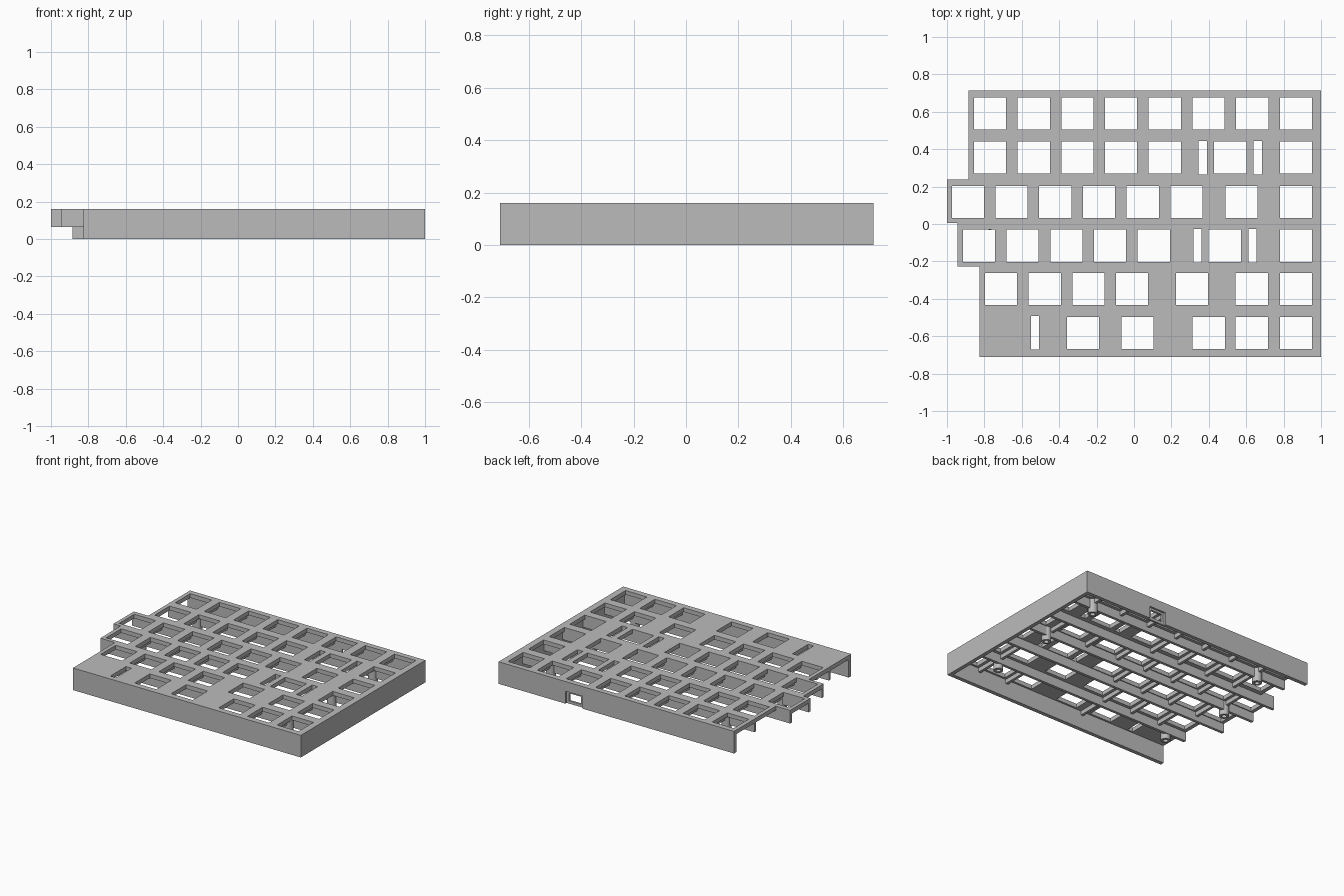
import bpy
import bmesh
from mathutils import Matrix, Vector

if "Cube" in bpy.data.objects:
    bpy.data.objects.remove(bpy.data.objects["Cube"])

grey = bpy.data.materials.new("light_grey_plastic")
grey.use_nodes = True
COLOUR = (0.5, 0.5, 0.5, 1)
grey.diffuse_color = COLOUR
grey.node_tree.nodes["Principled BSDF"].inputs["Base Color"].default_value = COLOUR

TOP, PLATE_Z, RIB_Z, CROSS_Z = 0.16, 0.13, 0.065, 0.1
BACK, FRONT, RIGHT = 0.715, -0.71, 1.0
WALL, KEY, PITCH = 0.028, 0.172, 0.2337


def finish(bm, name):
    bmesh.ops.recalc_face_normals(bm, faces=bm.faces)
    mesh = bpy.data.meshes.new(name)
    bm.to_mesh(mesh)
    bm.free()
    mesh.materials.append(grey)
    obj = bpy.data.objects.new(name, mesh)
    bpy.context.collection.objects.link(obj)
    return obj


def add_box(bm, x0, x1, y0, y1, z0, z1):
    size = Matrix.Diagonal((x1 - x0, y1 - y0, z1 - z0, 1))
    centre = Vector((x0 + x1, y0 + y1, z0 + z1)) / 2
    bmesh.ops.create_cube(bm, size=1, matrix=Matrix.Translation(centre) @ size)


def boxes(name, items):
    bm = bmesh.new()
    for item in items:
        add_box(bm, *item)
    return finish(bm, name)


def cut(obj, cutter):
    cutter.hide_render = True
    mod = obj.modifiers.new("cut", "BOOLEAN")
    mod.object = cutter
    mod.solver = "EXACT"
    bpy.context.view_layer.objects.active = obj
    bpy.ops.object.modifier_apply(modifier=mod.name)
    bpy.data.objects.remove(cutter)


def run(start, count):
    return [start + i * PITCH for i in range(count)]


# Key rows from back to front: centre y, key centres, narrow slot centres
LAST = 0.866
rows = [
    (0.59, run(-0.77, 8), []),
    (0.355, run(-0.77, 5) + [0.515, LAST], [0.368, 0.662]),
    (0.118, run(-0.888, 6) + [0.575, LAST], []),
    (-0.116, run(-0.829, 5) + [0.485, LAST], [0.34, 0.634]),
    (-0.347, run(-0.711, 4) + [0.31, 0.63, LAST], []),
    (-0.582, [-0.273, 0.018, 0.4, 0.63, LAST], [-0.53]),
]

# Switch plate with a stepped left edge
outline = [(-0.885, BACK), (-0.885, 0.237), (-1, 0.237), (-1, 0.005),
           (-0.943, 0.005), (-0.943, -0.228), (-0.825, -0.228),
           (-0.825, FRONT), (RIGHT, FRONT), (RIGHT, BACK)]
bm = bmesh.new()
face = bm.faces.new([bm.verts.new((x, y, PLATE_Z)) for x, y in outline])
new = bmesh.ops.extrude_face_region(bm, geom=[face])["geom"]
bmesh.ops.translate(bm, vec=(0, 0, TOP - PLATE_Z),
                    verts=[v for v in new if isinstance(v, bmesh.types.BMVert)])
plate = finish(bm, "switch_plate")

holes = []
for y, keys, slots in rows:
    for centres, half_x, half_y in ((keys, KEY / 2, KEY / 2), (slots, 0.022, 0.09)):
        holes += [(x - half_x, x + half_x, y - half_y, y + half_y, 0.1, 0.2)
                  for x in centres]
cut(plate, boxes("hole_cutter", holes))

# Outer walls on three sides
boxes("front_wall", [(-0.825, RIGHT, FRONT, FRONT + WALL, 0, TOP - 0.001)])
boxes("right_wall", [(RIGHT - WALL, RIGHT, FRONT, BACK, 0, TOP - 0.001)])
back_wall = boxes("back_wall", [(-0.885, RIGHT, BACK - WALL, BACK, 0, TOP - 0.001)])

# Cable port: an outer recess and a smaller opening through the wall
cut(back_wall, boxes("recess_cutter", [(0.33, 0.465, BACK - 0.014, 0.8, -0.1, 0.09)]))
cut(back_wall, boxes("port_cutter", [(0.35, 0.445, 0.6, 0.8, 0.02, 0.075)]))

# Long ribs between the key rows
ribs = [(0.472, -0.885), (0.227, -1), (0.015, -1), (-0.218, -0.943), (-0.465, -0.825)]
boxes("long_ribs", [(x, RIGHT - WALL, y - 0.01, y + 0.01, RIB_Z, PLATE_Z + 0.001)
                    for y, x in ribs])

# Short ribs between neighbouring keys
edges = [BACK - WALL] + [y for y, _ in ribs] + [FRONT + WALL]
short = []
for i, (y, keys, slots) in enumerate(rows):
    for a, b in zip(keys, keys[1:]):
        if b - a < 0.3:
            mid = (a + b) / 2
            short.append((mid - 0.01, mid + 0.01, edges[i + 1], edges[i],
                          CROSS_Z, PLATE_Z + 0.001))
boxes("short_ribs", short)

# Hollow screw posts
bm = bmesh.new()
for x, y in [(0.75, 0.472), (0.75, 0), (0.75, -0.49),
             (-0.655, 0.472), (-0.77, 0), (-0.68, -0.49)]:
    rings = []
    for radius, z in ((0.032, PLATE_Z), (0.032, 0.03), (0.016, 0.03), (0.016, 0.11)):
        place = Matrix.Translation((x, y, z))
        rings.append(bmesh.ops.create_circle(bm, segments=24, radius=radius,
                                             matrix=place)["verts"])
    for low, high in zip(rings, rings[1:]):
        for i in range(len(low)):
            j = (i + 1) % len(low)
            bm.faces.new((low[i], low[j], high[j], high[i]))
    bm.faces.new(rings[-1])
posts = finish(bm, "screw_posts")
bpy.ops.object.select_all(action="DESELECT")
posts.select_set(True)
bpy.context.view_layer.objects.active = posts
bpy.ops.object.shade_smooth_by_angle()
